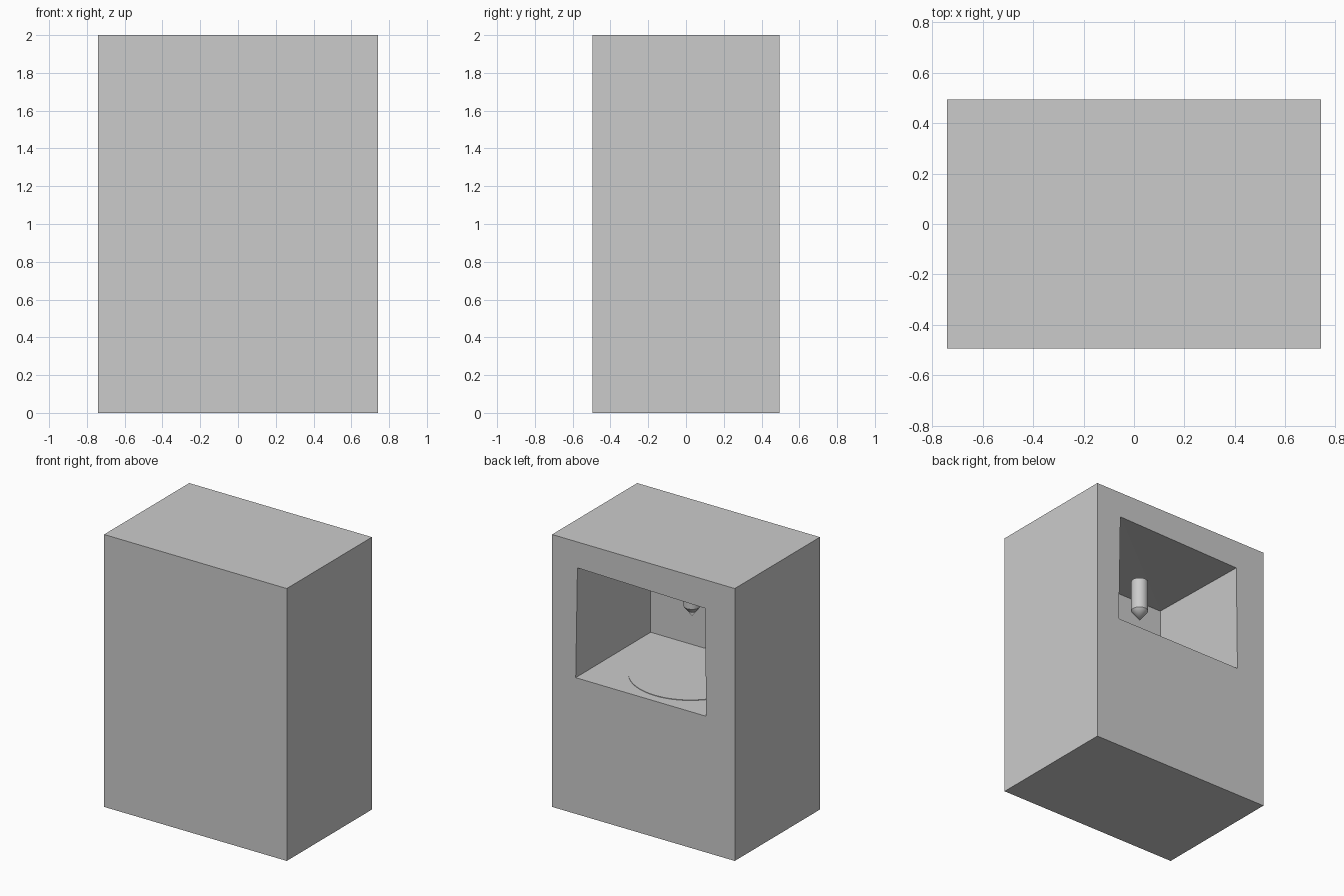
import bpy, bmesh

if "Cube" in bpy.data.objects:
    bpy.data.objects.remove(bpy.data.objects["Cube"])

W, D, H = 0.742, 0.494, 2.0


def finish(name, bm):
    bmesh.ops.recalc_face_normals(bm, faces=bm.faces)
    mesh = bpy.data.meshes.new(name)
    bm.to_mesh(mesh)
    bm.free()
    obj = bpy.data.objects.new(name, mesh)
    bpy.context.collection.objects.link(obj)
    return obj


# Housing: chained rectangular loops, outer shell -> opening -> chamber end
bm = bmesh.new()


def loop(y, points):
    return [bm.verts.new((x, y, z)) for x, z in points]


outer = [(-W, 0), (W, 0), (W, H), (-W, H)]
front = loop(-D, outer)
back = loop(D, outer)
opening = loop(D, [(-0.51, 1.0), (0.55, 1.0), (0.536, 1.81), (-0.50, 1.79)])
chamber = loop(-0.378, [(-0.552, 1.0), (0.552, 1.0), (0.552, 1.853), (-0.552, 1.853)])
for a, b in ((front, back), (back, opening)):
    for i in range(4):
        j = (i + 1) % 4
        bm.faces.new((a[i], a[j], b[j], b[i]))
bm.faces.new(front)
bm.faces.new(chamber)

# Chamber floor, ceiling and folded side walls
o, c = opening, chamber
bm.faces.new((o[0], o[1], c[1], c[0]))
bm.faces.new((o[2], o[3], c[3]))
bm.faces.new((o[2], c[3], c[2]))
for lo, hi in ((1, 2), (0, 3)):
    bm.faces.new((o[lo], o[hi], c[lo]))
    bm.faces.new((o[hi], c[hi], c[lo]))
finish("housing", bm)


def lathe(name, x, y, profile, segments):
    """Revolve (radius, z) points about a vertical axis."""
    bm = bmesh.new()
    verts = [bm.verts.new((r, 0, z)) for r, z in profile]
    edges = [bm.edges.new(pair) for pair in zip(verts, verts[1:])]
    bmesh.ops.spin(bm, geom=verts + edges, cent=(0, 0, 0), axis=(0, 0, 1),
                   angle=6.283185307, steps=segments)
    bmesh.ops.remove_doubles(bm, verts=bm.verts, dist=0.0005)
    obj = finish(name, bm)
    obj.location = (x, y, 0)
    bpy.ops.object.select_all(action='DESELECT')
    obj.select_set(True)
    bpy.context.view_layer.objects.active = obj
    bpy.ops.object.shade_smooth_by_angle(angle=0.5)
    return obj


# Round build plate lying on the chamber floor
lathe("build_plate", -0.045, 0.01,
      [(0, 0.99), (0.415, 0.99), (0.415, 1.004), (0, 1.004)], 64)

# Pointed nozzle above the plate
lathe("nozzle", -0.05, 0.0,
      [(0, 1.425), (0.058, 1.5), (0.058, 1.73), (0, 1.73)], 32)
